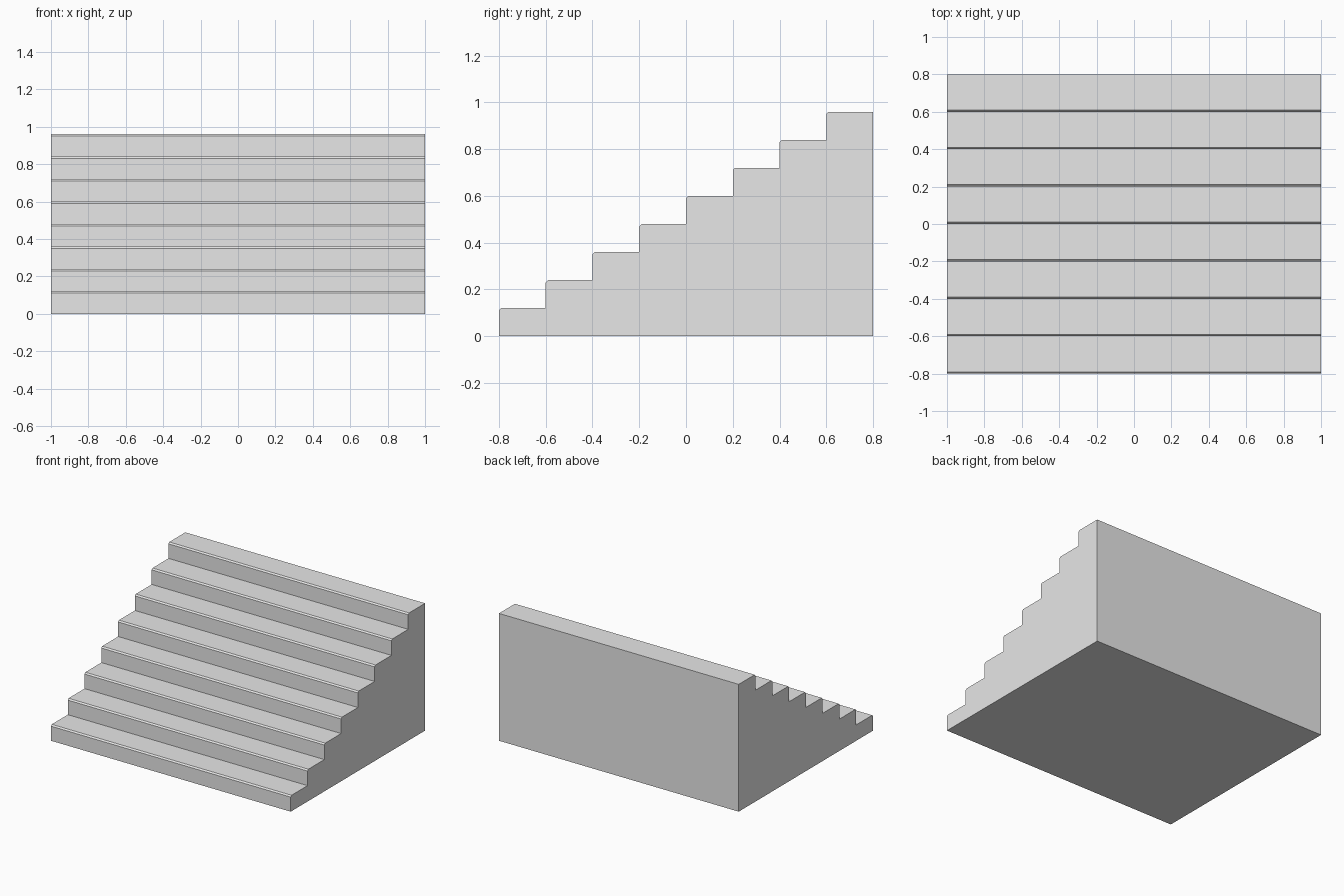
import bpy
import bmesh

old = bpy.data.objects.get("Cube")
if old:
    bpy.data.objects.remove(old, do_unlink=True)

STEPS, TREAD, RISE, HALF_WIDTH, CHAMFER = 8, 0.2, 0.12, 1.0, 0.01
FRONT = -STEPS * TREAD / 2

# Plain stone colour
stone = bpy.data.materials.new("light_grey_stone")
stone.use_nodes = True
colour = (0.8, 0.8, 0.8, 1)
stone.diffuse_color = colour
stone.node_tree.nodes["Principled BSDF"].inputs["Base Color"].default_value = colour

# Side profile: riser, chamfered nosing and tread for every step
profile = [(FRONT, 0)]
for i in range(STEPS):
    y, z = FRONT + i * TREAD, (i + 1) * RISE
    profile += [(y, z - CHAMFER), (y + CHAMFER, z), (y + TREAD, z)]
profile.append((-FRONT, 0))

# Extrude the profile across the width
bm = bmesh.new()
side = bm.faces.new([bm.verts.new((-HALF_WIDTH, y, z)) for y, z in profile])
extruded = bmesh.ops.extrude_face_region(bm, geom=[side], use_keep_orig=True)
moved = [v for v in extruded["geom"] if isinstance(v, bmesh.types.BMVert)]
bmesh.ops.translate(bm, verts=moved, vec=(2 * HALF_WIDTH, 0, 0))
bmesh.ops.recalc_face_normals(bm, faces=bm.faces)

mesh = bpy.data.meshes.new("staircase")
bm.to_mesh(mesh)
bm.free()
mesh.materials.append(stone)
stairs = bpy.data.objects.new("staircase", mesh)
bpy.context.collection.objects.link(stairs)
